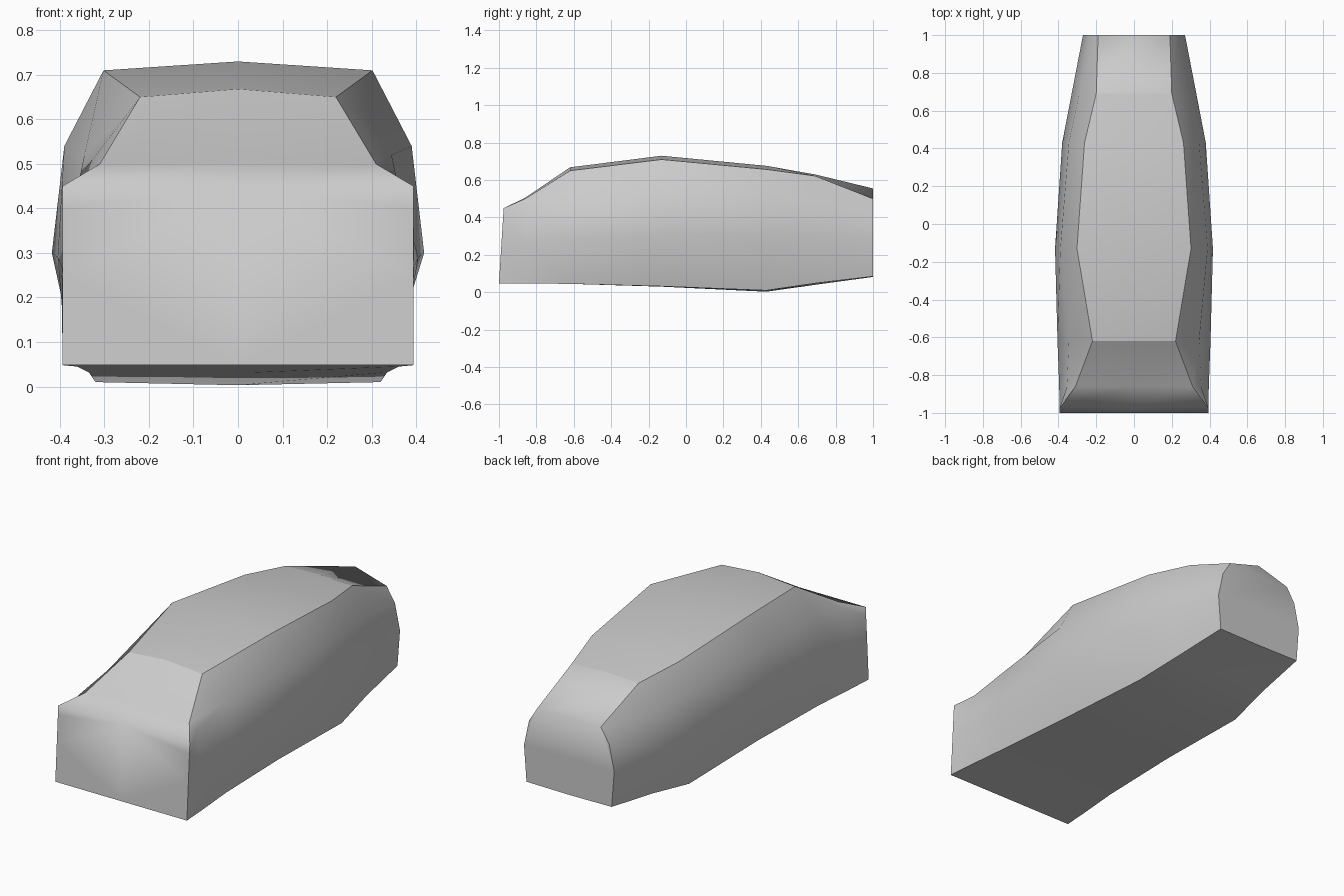
import bpy, bmesh

if "Cube" in bpy.data.objects:
    bpy.data.objects.remove(bpy.data.objects["Cube"])

# Half cross-sections, front to back: y, roof centre z, then (x, z) for
# roof edge, shoulder, waist and sill, then floor centre z
SECTIONS = [
    (-0.975, 0.45, (0.394, 0.45), (0.394, 0.40), (0.394, 0.25), (0.394, 0.048), 0.048),
    (-0.86, 0.505, (0.31, 0.50), (0.355, 0.472), (0.396, 0.27), (0.384, 0.047), 0.047),
    (-0.62, 0.668, (0.22, 0.65), (0.345, 0.52), (0.405, 0.29), (0.362, 0.045), 0.045),
    (-0.13, 0.73, (0.302, 0.71), (0.39, 0.54), (0.418, 0.30), (0.335, 0.032), 0.03),
    (0.43, 0.676, (0.262, 0.657), (0.345, 0.52), (0.38, 0.30), (0.32, 0.01), 0.003),
    (0.69, 0.63, (0.20, 0.622), (0.29, 0.48), (0.33, 0.30), (0.285, 0.048), 0.04),
    (1.0, 0.555, (0.19, 0.50), (0.24, 0.42), (0.27, 0.28), (0.255, 0.085), 0.082),
]

bm = bmesh.new()
rings = []
for i, (y, top, *side, floor) in enumerate(SECTIONS):
    pts = [(0, top)] + side + [(0, floor)] + [(-x, z) for x, z in reversed(side)]
    ring = []
    for x, z in pts:
        # the nose leans back slightly towards its top
        yy = -1 + 0.025 * (z - 0.048) / 0.402 if i == 0 else y
        ring.append(bm.verts.new((x, yy, z)))
    rings.append(ring)

# Body skin and end panels
n = len(rings[0])
for a, b in zip(rings, rings[1:]):
    for k in range(n):
        bm.faces.new((a[k], a[(k + 1) % n], b[(k + 1) % n], b[k]))
for ring in (rings[0], rings[-1]):
    bm.faces.new(ring)
bmesh.ops.recalc_face_normals(bm, faces=bm.faces)
for f in bm.faces:
    f.smooth = True


def crease(a, b):
    e = bm.edges.get((a, b))
    if e:
        e.smooth = False


# Sharp roof edges and sills
for a, b in zip(rings, rings[1:]):
    for k in (1, 4, n - 4, n - 1):
        crease(a[k], b[k])
# Sharp corners of nose and tail, soft along their top edges
for ring in (rings[0], rings[-1]):
    for k in range(1, n - 1):
        crease(ring[k], ring[k + 1])
# Sharp windscreen top and rear window top
for ring in (rings[2], rings[5]):
    crease(ring[0], ring[1])
    crease(ring[0], ring[n - 1])

mesh = bpy.data.meshes.new("car_body")
bm.to_mesh(mesh)
bm.free()
body = bpy.data.objects.new("car_body", mesh)
bpy.context.collection.objects.link(body)
